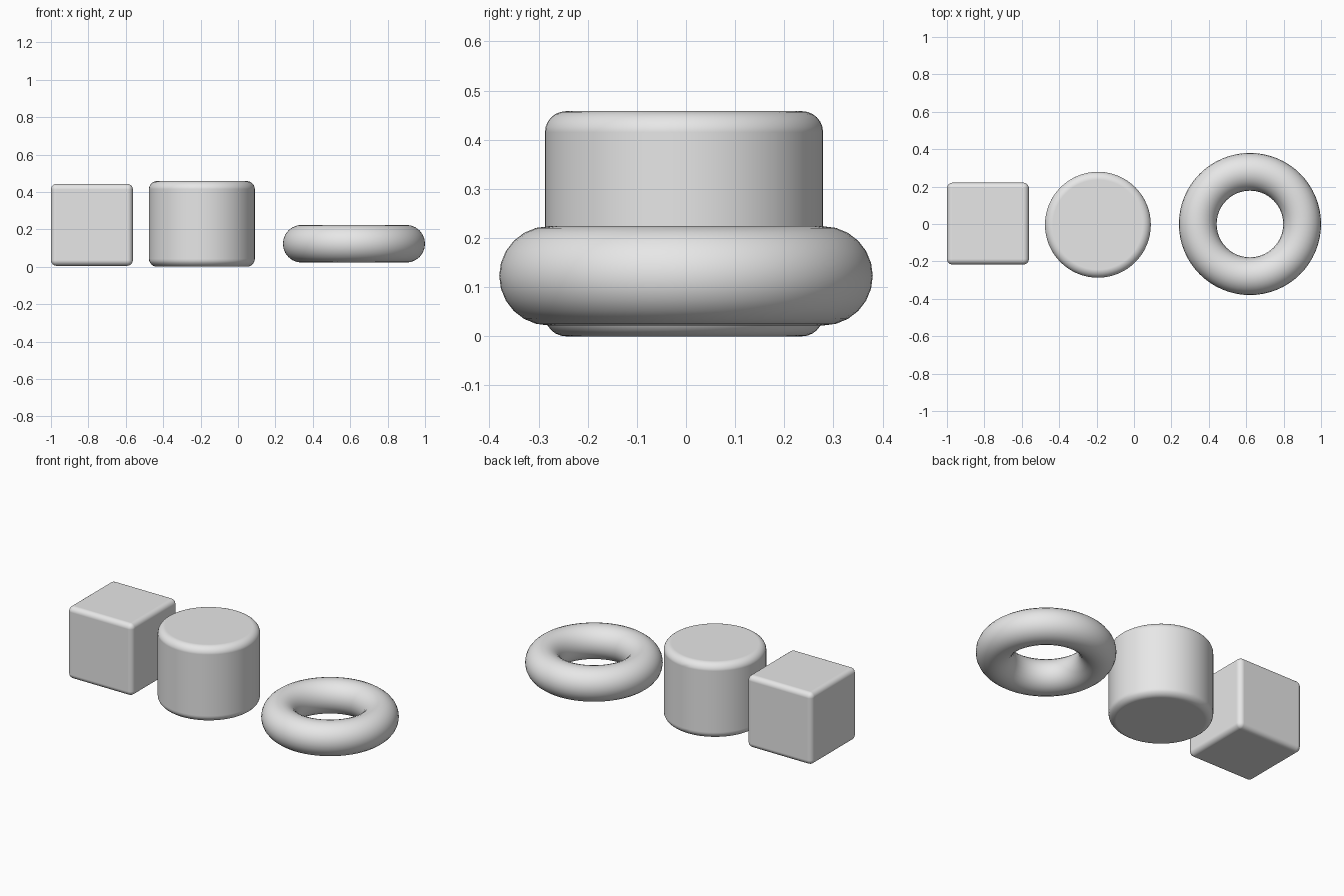
import bpy

cube = bpy.data.objects.get("Cube")
if cube:
    bpy.data.objects.remove(cube, do_unlink=True)

# Single plain grey finish
grey = bpy.data.materials.new("light_grey")
grey.use_nodes = True
grey.diffuse_color = (0.8, 0.8, 0.8, 1)
grey.node_tree.nodes["Principled BSDF"].inputs["Base Color"].default_value = (0.8, 0.8, 0.8, 1)


def finish(name, bevel=0, segments=6):
    """Name the active object, colour it, round its edges and smooth it."""
    obj = bpy.context.object
    obj.name = name
    obj.data.materials.append(grey)
    bpy.ops.object.transform_apply(location=False, rotation=False, scale=True)
    if bevel:
        mod = obj.modifiers.new("rounded_edges", 'BEVEL')
        mod.width = bevel
        mod.segments = segments
        mod.limit_method = 'ANGLE'
        mod.angle_limit = 0.8
        mod.harden_normals = True
    bpy.ops.object.shade_smooth_by_angle(angle=0.7)
    if bevel:
        # Keep the rounding and its hardened normals in the mesh
        bpy.ops.object.modifier_apply(modifier="rounded_edges")
    return obj


# Rounded box
bpy.ops.mesh.primitive_cube_add(size=0.438, location=(-0.781, 0.002, 0.224))
finish("rounded_box", 0.03)

# Rounded cylinder
bpy.ops.mesh.primitive_cylinder_add(vertices=64, radius=0.283, depth=0.458,
                                    location=(-0.193, -0.004, 0.229))
finish("rounded_cylinder", 0.043)

# Ring
bpy.ops.mesh.primitive_torus_add(major_segments=64, minor_segments=24,
                                 major_radius=0.279, minor_radius=0.101,
                                 location=(0.62, 0, 0.123))
finish("ring")
